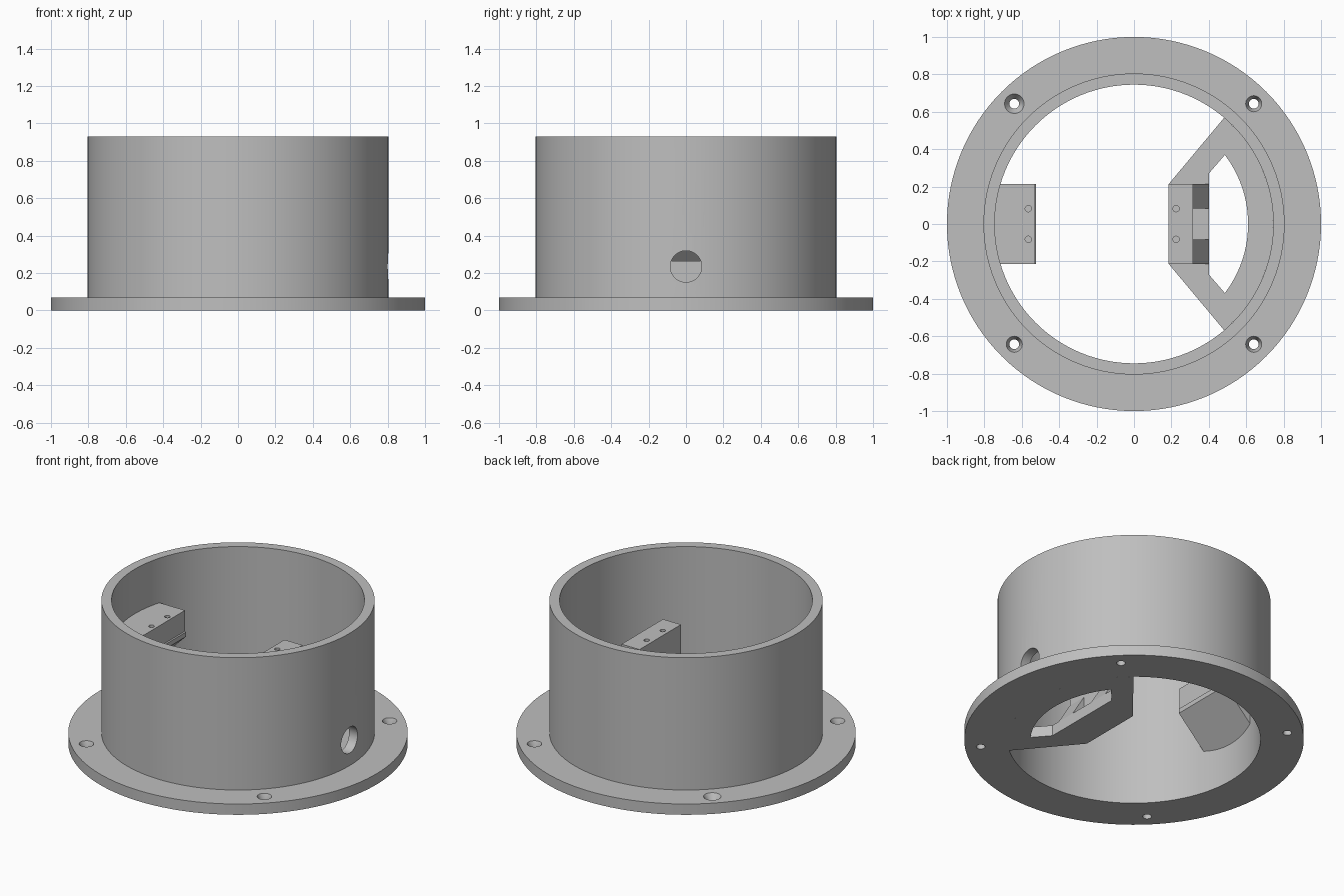
import bpy, bmesh
from math import cos, sin, atan2, pi, radians

default = bpy.data.objects.get("Cube")
if default:
    bpy.data.objects.remove(default)

GREY = (0.52, 0.52, 0.52, 1)
grey = bpy.data.materials.new("plain grey")
grey.use_nodes = True
grey.diffuse_color = GREY
grey.node_tree.nodes["Principled BSDF"].inputs["Base Color"].default_value = GREY

INNER, OUTER, HEIGHT, BASE = 0.745, 0.805, 0.93, 0.07
HALF = 0.213        # half width of both mounting blocks
BLOCK_TOP = 0.64


def finish(name, bm):
    bmesh.ops.recalc_face_normals(bm, faces=bm.faces)
    mesh = bpy.data.meshes.new(name)
    bm.to_mesh(mesh)
    bm.free()
    obj = bpy.data.objects.new(name, mesh)
    bpy.context.collection.objects.link(obj)
    mesh.materials.append(grey)
    return obj


def lathe(name, profile, centre=(0, 0), steps=128):
    """Revolve a closed (radius, z) profile about a vertical axis."""
    bm = bmesh.new()
    rings = [[bm.verts.new((centre[0] + r * cos(2 * pi * i / steps),
                            centre[1] + r * sin(2 * pi * i / steps), z))
              for r, z in profile] for i in range(steps)]
    n = len(profile)
    for i in range(steps):
        a, b = rings[i], rings[(i + 1) % steps]
        for j in range(n):
            k = (j + 1) % n
            bm.faces.new((a[j], b[j], b[k], a[k]))
    bmesh.ops.remove_doubles(bm, verts=bm.verts, dist=1e-6)
    return finish(name, bm)


def prism(name, points, low, high, axis="z"):
    """Extrude an outline: (x, y) along z, or (x, z) along y."""
    bm = bmesh.new()

    def place(p, h):
        return (p[0], p[1], h) if axis == "z" else (p[0], h, p[1])
    a = [bm.verts.new(place(p, low)) for p in points]
    b = [bm.verts.new(place(p, high)) for p in points]
    bm.faces.new(a)
    bm.faces.new(b)
    for i in range(len(a)):
        k = (i + 1) % len(a)
        bm.faces.new((a[i], a[k], b[k], b[i]))
    return finish(name, bm)


def rod(name, radius, low, high, centre, steps=32):
    outline = [(centre[0] + radius * cos(2 * pi * i / steps),
                centre[1] + radius * sin(2 * pi * i / steps)) for i in range(steps)]
    return prism(name, outline, low, high)


def cut(obj, cutter):
    cutter.hide_render = True
    mod = obj.modifiers.new("cut", "BOOLEAN")
    mod.operation = "DIFFERENCE"
    mod.solver = "EXACT"
    mod.object = cutter
    bpy.context.view_layer.objects.active = obj
    bpy.ops.object.modifier_apply(modifier=mod.name)
    bpy.data.objects.remove(cutter)


def arc(radius, x, y, steps=32):
    """Points on a circle from (x, y) direction down to (x, -y) direction."""
    a = atan2(y, x)
    return [(radius * cos(a - 2 * a * i / steps), radius * sin(a - 2 * a * i / steps))
            for i in range(steps + 1)]


# Flanged tube
housing = lathe("flanged_tube", [(INNER, 0), (1, 0), (1, BASE), (OUTER, BASE),
                                 (OUTER, HEIGHT), (INNER, HEIGHT)])

# Countersunk screw holes in the flange
for sx in (-1, 1):
    for sy in (-1, 1):
        spot = (0.64 * sx, 0.643 * sy)
        wide = 0.052 if (sx, sy) == (-1, 1) else 0.043
        cut(housing, rod("screw_hole", 0.026, -0.1, 0.2, spot))
        cut(housing, lathe("countersink", [(0, 0.03), (0.026, 0.03), (wide, BASE),
                                           (wide, 0.1), (0, 0.1)], spot, 32))

# Cable hole through the +x wall
port = [(0.235 + 0.084 * cos(2 * pi * i / 48), 0.084 * sin(2 * pi * i / 48))
        for i in range(48)]
bm = bmesh.new()
ends = [[bm.verts.new((x, y, z)) for z, y in port] for x in (0.65, 0.95)]
for end in ends:
    bm.faces.new(end)
for i in range(48):
    k = (i + 1) % 48
    bm.faces.new((ends[0][i], ends[0][k], ends[1][k], ends[1][i]))
cut(housing, finish("cable_hole", bm))

# Floor web with its curved opening
web = prism("floor_web", [(0.185, -HALF), (0.185, HALF)] + arc(INNER, 0.482, 0.568), 0, BASE)
cut(web, prism("web_opening", [(0.4, -0.27), (0.4, 0.27)] + arc(0.61, 0.487, 0.37),
               -0.1, 0.2))

# Standing mounting block with a cable slot
right_block = prism("standing_block", [(0.185, BASE), (0.315, BASE), (0.315, BLOCK_TOP),
                                       (0.185, BLOCK_TOP)], -HALF, HALF, "y")
cut(right_block, prism("cable_slot", [(0.1, 0.265), (0.38, 0.265), (0.38, 0.45),
                                      (0.1, 0.45)], -0.084, 0.084, "y"))

# Sloped gussets behind the standing block
gussets = [prism("gusset", [(0.315, BASE), (0.4, BASE), (0.315, 0.21)],
                 min(s * 0.084, s * HALF), max(s * 0.084, s * HALF), "y") for s in (-1, 1)]

# Wall-mounted block with a sloped underside
left_block = prism("wall_block", [(-INNER, BLOCK_TOP), (-0.53, BLOCK_TOP), (-0.53, 0.505),
                                  (-0.524, 0.5), (-0.524, 0.47), (-INNER, 0.25)],
                   -HALF, HALF, "y")

# Pilot holes in the block tops
for block, x in ((right_block, 0.225), (left_block, -0.565)):
    for y in (-0.082, 0.082):
        cut(block, rod("pilot_hole", 0.017, 0.51, 0.8, (x, y), 20))

# Smooth round walls, crisp corners
bpy.ops.object.select_all(action="DESELECT")
for obj in [housing, web, right_block, left_block] + gussets:
    obj.select_set(True)
    bpy.context.view_layer.objects.active = obj
bpy.ops.object.shade_smooth_by_angle(angle=radians(30))
